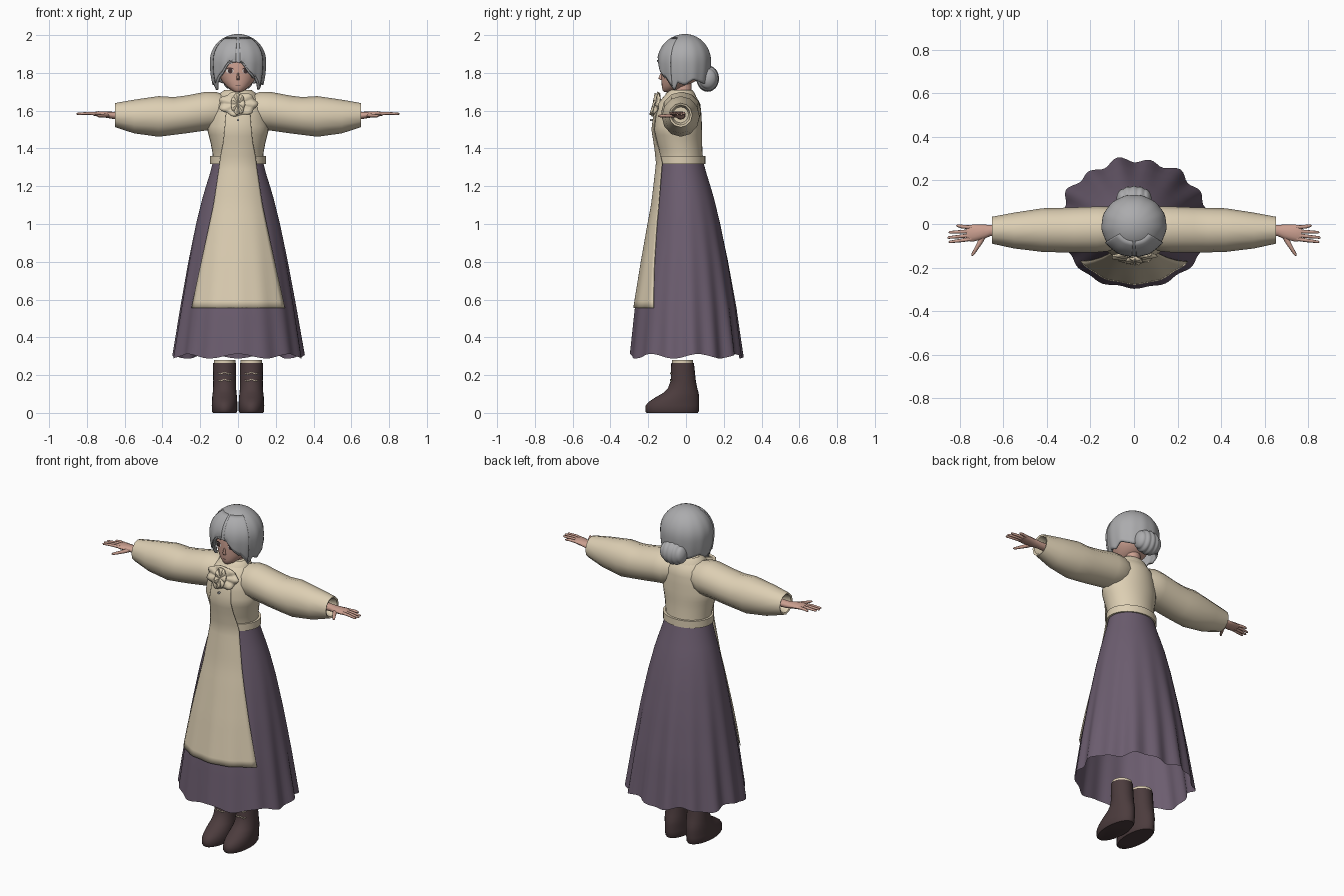
import bpy, bmesh
from math import sin, cos, pi, sqrt, radians, degrees, asin

cube = bpy.data.objects.get("Cube")
if cube:
    bpy.data.objects.remove(cube, do_unlink=True)


def material(name, rgb):
    m = bpy.data.materials.new(name)
    m.use_nodes = True
    m.diffuse_color = (*rgb, 1)
    m.node_tree.nodes["Principled BSDF"].inputs["Base Color"].default_value = (*rgb, 1)
    return m


CREAM = material("cream cloth", (.72, .62, .45))
PURPLE = material("purple cloth", (.15, .11, .16))
GREY = material("grey hair", (.41, .41, .42))
SKIN = material("skin", (.60, .35, .28))
BROWN = material("boot leather", (.072, .045, .047))
DARK = material("dark eye", (.06, .035, .035))
WHITE = material("eye white", (.75, .70, .67))


def interp(table, key):
    """Blend the rows of a table whose first column ascends."""
    if key <= table[0][0]:
        return table[0][1:]
    for a, b in zip(table, table[1:]):
        if key <= b[0]:
            f = (key - a[0]) / (b[0] - a[0])
            return [p + (q - p) * f for p, q in zip(a[1:], b[1:])]
    return table[-1][1:]


def grid(name, fn, nu, nv, mat, closed=True, caps=False, thick=0, angle=50):
    """Surface through fn(u, v), both running from 0 to 1; u may wrap around."""
    bm = bmesh.new()
    cols = nu if closed else nu + 1
    rows = [[bm.verts.new(fn(i / nu, j / nv)) for i in range(cols)] for j in range(nv + 1)]
    for low, high in zip(rows, rows[1:]):
        for i in range(nu):
            k = (i + 1) % cols
            bm.faces.new((low[i], low[k], high[k], high[i]))
    if caps:
        bm.faces.new(rows[0])
        bm.faces.new(rows[-1])
    bmesh.ops.remove_doubles(bm, verts=bm.verts, dist=.0002)
    bmesh.ops.recalc_face_normals(bm, faces=bm.faces)
    me = bpy.data.meshes.new(name)
    bm.to_mesh(me)
    bm.free()
    me.materials.append(mat)
    me.shade_smooth()
    me.set_sharp_from_angle(angle=radians(angle))
    ob = bpy.data.objects.new(name, me)
    bpy.context.collection.objects.link(ob)
    if thick:
        mod = ob.modifiers.new("thickness", "SOLIDIFY")
        mod.thickness = thick
        mod.offset = 0
    return ob


def loft(name, rings, mat, axis="z", side=1, seg=16, caps=True):
    """Elliptic rings (position, centre a, centre b, radius a, radius b) along an axis."""
    def point(u, v):
        p, a, b, ra, rb = rings[round(v * (len(rings) - 1))]
        a, b = a + ra * cos(2 * pi * u), b + rb * sin(2 * pi * u)
        x, y, z = {"x": (p, a, b), "y": (a, p, b), "z": (a, b, p)}[axis]
        return x * side, y, z
    return grid(name, point, seg, len(rings) - 1, mat, caps=caps)


# Body outline: height, half width, front, back
BODY = [(.29, .345, -.295, .295), (.56, .303, -.268, .262), (.8, .262, -.23, .222),
        (1.0, .222, -.195, .182), (1.15, .185, -.167, .145), (1.32, .132, -.138, .092),
        (1.37, .134, -.142, .088), (1.43, .145, -.158, .085), (1.5, .163, -.172, .085),
        (1.58, .152, -.165, .082), (1.64, .132, -.145, .075), (1.68, .1, -.115, .05),
        (1.705, .05, -.075, .03)]


def body(t, z, grow=0):
    """Point on the dress; t is the angle from the front, and pleats deepen downward."""
    w, front, back = interp(BODY, z)
    c, ry = (front + back) / 2, (back - front) / 2
    depth = .042 * max(0, (1.2 - z) / .9) ** 1.3
    fold = 1 + depth * (cos(15 * t) + .45 * sin(8 * t)) * (.35 + .65 * sin(t / 2) ** 2)
    return (w * fold + grow) * sin(t), c - (ry * fold + grow) * cos(t), z


def on_front(x, z, grow):
    w = interp(BODY, z)[0]
    return body(asin(max(-.97, min(.97, x / w))), z, grow)


def skirt_point(u, v):
    t = 2 * pi * u
    hem = .3 + .012 * cos(7 * t)
    return body(t, hem + (1.33 - hem) * v)


grid("skirt", skirt_point, 120, 16, PURPLE)
grid("bodice", lambda u, v: body(2 * pi * u, 1.33 + .375 * v), 32, 16, CREAM, caps=True)
loft("waistband", [(z, 0, -.022, .147 - d, .124 - d) for z, d in
                   ((1.318, .02), (1.318, 0), (1.36, 0), (1.36, .02))], CREAM, seg=32)

# Apron and bib, draped over the dress
APRON = [(.555, .24, .006), (1.1, .125, .007), (1.3, .088, .018), (1.36, .08, .02),
         (1.43, .072, .012), (1.6, .06, .005)]


def apron_point(u, v):
    z = .555 + 1.05 * v
    w, lift = interp(APRON, z)
    return on_front((2 * u - 1) * w, z, lift)


grid("apron", apron_point, 24, 30, CREAM, closed=False, thick=.004)

# Ruffled collar and front frill
loft("collar", [(1.66, 0, -.03, .105, .09), (1.695, 0, -.03, .092, .075),
                (1.71, 0, -.025, .07, .058), (1.69, 0, -.02, .05, .045)], CREAM, seg=24, caps=False)


def frill(half_w, half_h, lift):
    def point(u, v):
        a = 2 * pi * u
        r = v * (1 + .07 * cos(7 * a))
        x, z = half_w * r * cos(a), 1.635 + half_h * r * sin(a)
        y = -.152 - .25 * (1.635 - z) + 1.6 * x * x
        return x, y - lift - .006 * v * cos(7 * a), z
    return point


grid("frill", frill(.1, .062, .008), 42, 4, CREAM, thick=.008)
grid("frill_knot", frill(.036, .055, .018), 28, 3, CREAM, thick=.01)
loft("button", [(-.19, 0, 1.55, .006, .006), (-.17, 0, 1.55, .006, .006)], GREY, "y")

# Neck and head
loft("neck", [(1.64, 0, -.015, .046, .046), (1.76, 0, -.012, .042, .042)], SKIN)
HEAD = [(1.698, .012, -.115, -.085), (1.708, .034, -.124, -.05), (1.73, .062, -.128, .0),
        (1.76, .088, -.13, .06), (1.8, .104, -.13, .085), (1.85, .112, -.13, .095),
        (1.9, .108, -.12, .09), (1.95, .078, -.09, .06)]
loft("head", [(z, 0, (f + b) / 2, w, (b - f) / 2) for z, w, f, b in HEAD], SKIN, seg=28)
loft("nose", [(1.762, 0, -.13, .009, .006), (1.77, 0, -.132, .009, .014),
              (1.8, 0, -.128, .004, .006)], SKIN, seg=8)


def face_plate(name, x, z, rx, rz, mat, lift, bend=0):
    def point(u, v):
        dx = rx * v * cos(2 * pi * u)
        px, pz = x + dx, z + rz * v * sin(2 * pi * u) - bend * (dx / rx) ** 2
        w, f, b = interp(HEAD, pz)
        return px, (f + b) / 2 - (b - f) / 2 * sqrt(1 - (px / w) ** 2) - lift, pz
    grid(name, point, 14, 2, mat)


for s, label in ((1, "left"), (-1, "right")):
    face_plate(label + "_eye_white", s * .043, 1.81, .021, .012, WHITE, .002)
    face_plate(label + "_iris", s * .041, 1.811, .013, .014, DARK, .004)
    face_plate(label + "_lash", s * .043, 1.826, .023, .003, DARK, .005, .007)
    face_plate(label + "_brow", s * .042, 1.85, .022, .002, GREY, .003, .005)
face_plate("mouth", 0, 1.735, .014, .002, DARK, .003)

# Hair: a dome whose lower edge hangs in pointed locks
HEM = [(0, 1.858), (14, 1.85), (28, 1.8), (40, 1.775), (50, 1.745), (62, 1.705),
       (72, 1.75), (90, 1.735), (110, 1.765), (140, 1.745), (180, 1.75)]


def hair_layer(start, stop, top, scale, lift):
    def point(u, v):
        deg = start + (stop - start) * u
        phi, t = radians(deg), top + (1 - top) * v
        hem = interp(HEM, abs(deg + 5 if deg < 40 else deg))[0] + lift
        if t < .6:
            z, r = 1.86 + .14 * cos(t / .6 * pi / 2), sin(t / .6 * pi / 2)
        else:
            z = 1.86 + (hem - 1.86) * (t - .6) / .4
            r = 1 - 7 * (1.86 - z) ** 2
        r *= scale * (1 + .012 * t * cos(13 * phi))
        return .143 * r * sin(phi), -.006 - .134 * r * cos(phi), z
    return point


grid("hair", hair_layer(-180, 180, 0, 1, 0), 90, 18, GREY, thick=.012)
for s, label in ((1, "left"), (-1, "right")):
    grid(label + "_fringe", hair_layer(s * 4, s * 58, .2, 1.045, .012), 18, 12, GREY,
         closed=False, thick=.012)


# Ribbed bun
def bun_point(u, v):
    a, c = 2 * pi * u, cos(pi * v)
    r = sin(pi * v) ** .8 * (.9 + .1 * abs(cos(2.5 * pi * c)))
    return .08 * c, .115 + .06 * r * cos(a), 1.77 + .07 * r * sin(a)


grid("hair_bun", bun_point, 24, 40, GREY)

# Sleeves and hands: sleeve rings hold position, bottom, top, front, back
SLEEVE = [(.07, 1.52, 1.685, -.11, .06), (.12, 1.5, 1.7, -.125, .08), (.17, 1.495, 1.7, -.13, .08),
          (.275, 1.48, 1.68, -.13, .076), (.34, 1.472, 1.672, -.13, .074),
          (.42, 1.462, 1.677, -.128, .072), (.55, 1.48, 1.658, -.112, .052),
          (.652, 1.513, 1.64, -.09, .033), (.648, 1.523, 1.63, -.08, .023),
          (.6, 1.535, 1.62, -.07, .013)]
FINGERS = [("index", .85, -.082), ("middle", .856, -.062), ("ring", .85, -.038), ("little", .815, -.008)]
for s, label in ((1, "left"), (-1, "right")):
    loft(label + "_sleeve", [(x, (f + b) / 2, (lo + hi) / 2, (b - f) / 2, (hi - lo) / 2)
                             for x, lo, hi, f, b in SLEEVE], CREAM, "x", s, 12)
    loft(label + "_hand", [(.59, -.028, 1.575, .026, .022), (.66, -.03, 1.575, .026, .019),
                           (.69, -.036, 1.578, .033, .017), (.74, -.042, 1.583, .039, .014),
                           (.768, -.042, 1.583, .035, .009)], SKIN, "x", s, 12)
    for i, (finger, tip, y) in enumerate(FINGERS):
        root = -.068 + .0175 * i
        loft(f"{label}_{finger}_finger",
             [(.745, root, 1.584, .009, .009), (.79, (root + y) / 2, 1.586, .0085, .008),
              (tip - .006, y, 1.583, .006, .006), (tip, y, 1.583, .002, .002)], SKIN, "x", s, 8)
    loft(label + "_thumb", [(-.04, .685, 1.576, .016, .012), (-.085, .706, 1.574, .013, .01),
                            (-.138, .738, 1.572, .008, .007), (-.147, .743, 1.572, .003, .003)],
         SKIN, "y", s, 8)

# Boots with sock rims and laces: height, half width, toe, heel
BOOT = [(0, .062, -.208, .062), (.008, .067, -.215, .068), (.04, .068, -.213, .07),
        (.06, .067, -.195, .07), (.08, .066, -.165, .07), (.105, .063, -.122, .067),
        (.13, .061, -.096, .06), (.17, .06, -.081, .052), (.265, .061, -.078, .042)]
for s, label in ((1, "left"), (-1, "right")):
    loft(label + "_boot", [(z, .071, (f + b) / 2, w, (b - f) / 2) for z, w, f, b in BOOT],
         BROWN, "z", s, 24)
    loft(label + "_sock", [(.255, .071, -.018, .057, .056), (.28, .071, -.018, .057, .056)],
         CREAM, "z", s, 24)
    for z in (.17, .207):
        def lace(u, v, z=z):
            a = (u - .5) * 1.1
            return s * (.071 + .063 * sin(a)), -.018 - .066 * cos(a), z + .005 * v + .004 * cos(9 * a)
        grid(f"{label}_lace_{round(z * 100)}", lace, 16, 1, CREAM, closed=False, thick=.003)
